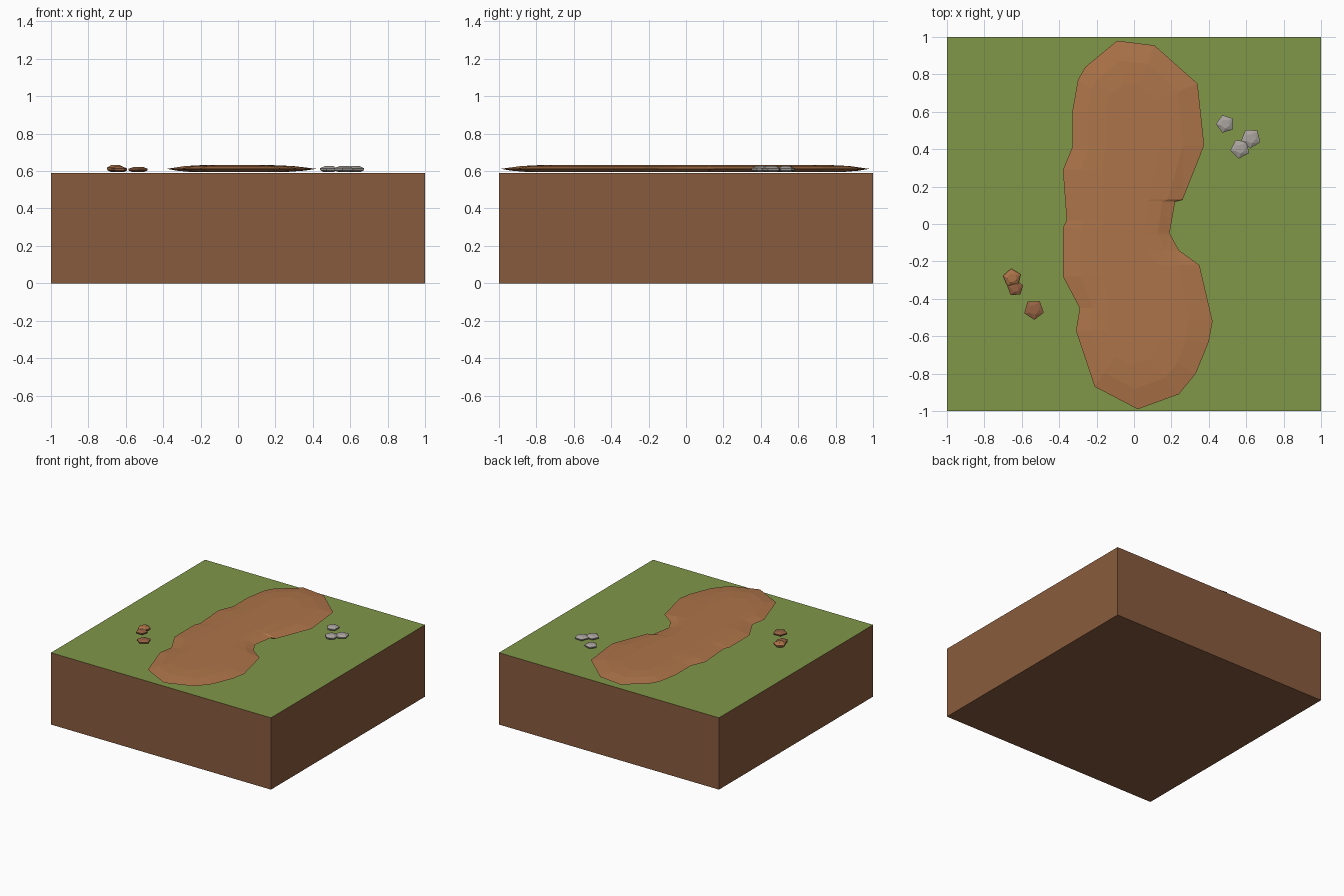
import bpy, bmesh
from math import cos, sin, tau, radians

if "Cube" in bpy.data.objects:
    bpy.data.objects.remove(bpy.data.objects["Cube"])

TOP = 0.59


def material(name, rgb):
    m = bpy.data.materials.new(name)
    m.diffuse_color = (*rgb, 1)
    m.use_nodes = True
    m.node_tree.nodes["Principled BSDF"].inputs["Base Color"].default_value = m.diffuse_color
    return m


soil = material("soil", (0.25, 0.105, 0.047))
grass = material("grass", (0.22, 0.31, 0.066))
dirt = material("dirt", (0.42, 0.175, 0.067))
clay = material("clay", (0.30, 0.12, 0.055))
stone = material("stone", (0.40, 0.37, 0.34))


def finish(bm, name, *mats):
    bmesh.ops.recalc_face_normals(bm, faces=bm.faces)
    me = bpy.data.meshes.new(name)
    bm.to_mesh(me)
    bm.free()
    for m in mats:
        me.materials.append(m)
    ob = bpy.data.objects.new(name, me)
    bpy.context.collection.objects.link(ob)
    return ob


def stack(name, rings, mat):
    """Closed faceted solid from equal-length rings of points, bottom to top."""
    bm = bmesh.new()
    loops = [[bm.verts.new(p) for p in ring] for ring in rings]
    n = len(loops[0])
    for a, b in zip(loops, loops[1:]):
        for i in range(n):
            j = (i + 1) % n
            bm.faces.new((a[i], a[j], b[j], b[i]))
    bm.faces.new(loops[0][::-1])
    bm.faces.new(loops[-1])
    bmesh.ops.triangulate(bm, faces=bm.faces)
    return finish(bm, name, mat)


# Soil block with a grass top face
bm = bmesh.new()
bmesh.ops.create_cube(bm, size=1)
for v in bm.verts:
    v.co = (v.co.x * 2, v.co.y * 2, (v.co.z + 0.5) * TOP)
bm.normal_update()
for f in bm.faces:
    f.material_index = 1 if f.normal.z > 0.5 else 0
finish(bm, "ground_block", soil, grass)

# Winding dirt path: a thin lens shrinking toward its spine
outline = [(-.09, .98), (.11, .955), (.34, .75), (.375, .42), (.26, .13),
           (.22, .12), (.19, -.05), (.24, -.14), (.35, -.22), (.42, -.52),
           (.40, -.63), (.33, -.80), (.24, -.91), (.02, -.99), (-.21, -.87),
           (-.31, -.57), (-.29, -.45), (-.38, -.28), (-.38, -.02), (-.36, .02),
           (-.38, .29), (-.33, .41), (-.33, .60), (-.30, .77), (-.26, .84)][::-1]


def path_ring(s, z):
    pts = []
    for x, y in outline:
        cx = -0.03
        cy = max(-0.6, min(0.6, y))
        pts.append((cx + (x - cx) * s, cy + (y - cy) * s, z))
    return pts


stack("dirt_path", [path_ring(s, z) for s, z in
      ((0.6, 0.594), (0.85, 0.602), (1, 0.612), (0.72, 0.627), (0.4, 0.633))], dirt)


# Small five-sided pebbles
def pebble(name, x, y, r, turn, top, mat):
    def ring(s, z, twist=0):
        return [(x + r * s * cos(tau * i / 5 + radians(turn + twist)),
                 y + r * s * sin(tau * i / 5 + radians(turn + twist)), z)
                for i in range(5)]
    h = top - 0.594
    stack(name, [ring(0.55, 0.594), ring(0.95, 0.594 + h * 0.3),
                 ring(1, 0.594 + h * 0.65), ring(0.5, top, 15)], mat)


pebble("grey_pebble_1", 0.488, 0.535, 0.050, 180, 0.626, stone)
pebble("grey_pebble_2", 0.625, 0.458, 0.054, 50, 0.626, stone)
pebble("grey_pebble_3", 0.567, 0.402, 0.053, 190, 0.627, stone)
pebble("brown_pebble_1", -0.652, -0.288, 0.050, 95, 0.632, dirt)
pebble("brown_pebble_2", -0.635, -0.342, 0.045, 20, 0.624, clay)
pebble("brown_pebble_3", -0.535, -0.458, 0.055, 200, 0.622, clay)
